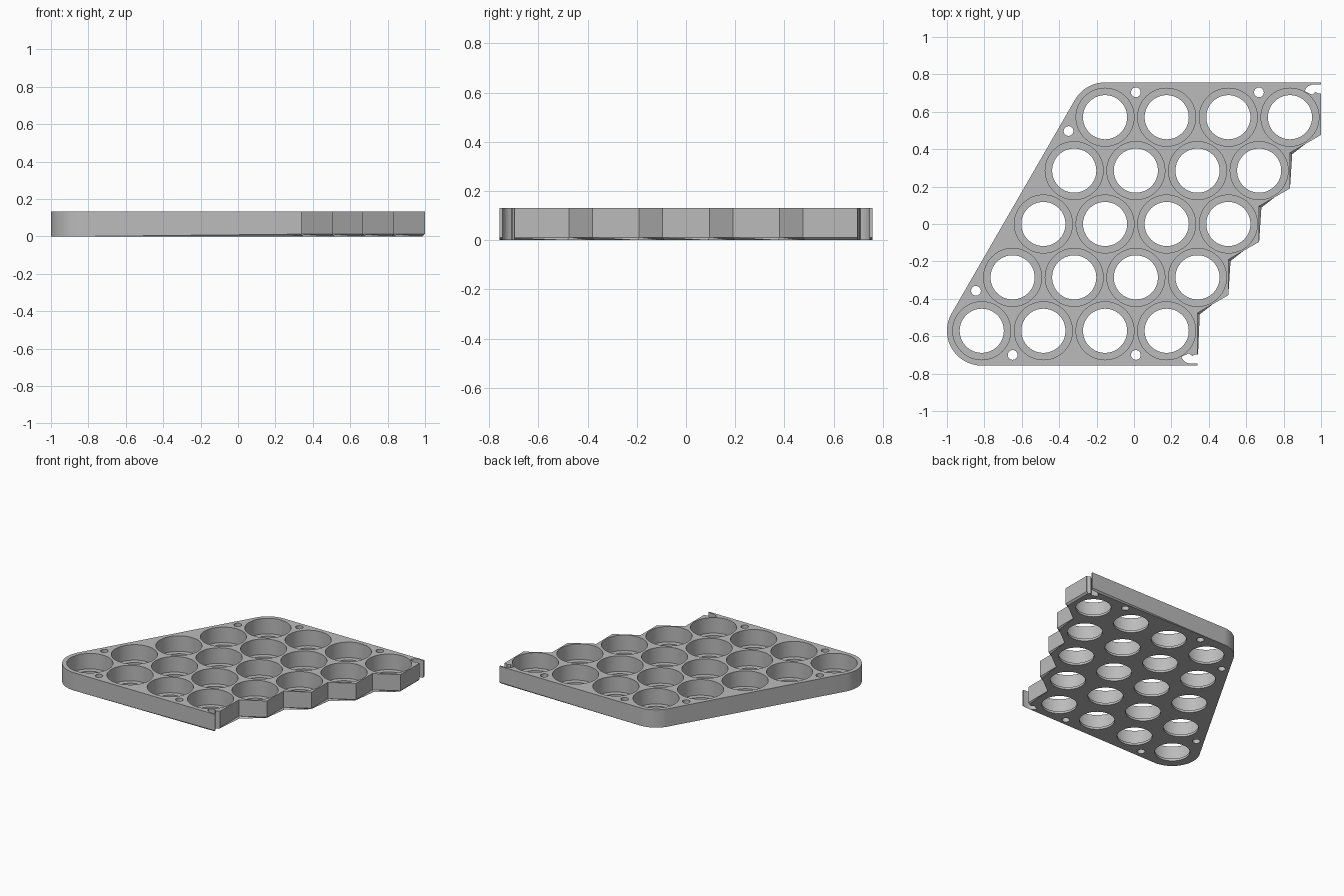
import bpy
import bmesh
from math import cos, sin, pi, radians, sqrt

cube = bpy.data.objects.get("Cube")
if cube:
    bpy.data.objects.remove(cube, do_unlink=True)

PITCH = 0.3296                  # spacing of the hexagonal cell grid
ROW = PITCH * sqrt(3) / 2
HALF = PITCH / 2
HEX = PITCH / (2 * sqrt(3))     # half the length of a hexagon side
RIM = 0.186                     # rounded border around the corner cells
HEIGHT, FLOOR, CHAMFER = 0.132, 0.017, 0.012
TOP = HEIGHT + 0.1


def cell(row, col):
    """Centre of a cell; rows and columns are counted from the middle row."""
    return 0.01 + (col - 1.5) * PITCH + row * HALF, row * ROW


def arc(centre, radius, start, end, steps):
    angles = [radians(start + (end - start) * i / steps) for i in range(steps + 1)]
    return [(centre[0] + radius * cos(a), centre[1] + radius * sin(a)) for a in angles]


def circle(centre, radius, steps):
    return arc(centre, radius, 0, 360, steps)[:-1]


def add_solid(bm, layers):
    """Closed solid through (outline, z) layers; returns the bottom face."""
    rings = [[bm.verts.new((x, y, z)) for x, y in outline] for outline, z in layers]
    for low, high in zip(rings, rings[1:]):
        for i in range(len(low)):
            j = (i + 1) % len(low)
            bm.faces.new((low[i], low[j], high[j], high[i]))
    bm.faces.new(rings[-1])
    return bm.faces.new(rings[0][::-1])


def make_object(name, bm):
    bmesh.ops.recalc_face_normals(bm, faces=bm.faces)
    mesh = bpy.data.meshes.new(name)
    bm.to_mesh(mesh)
    bm.free()
    obj = bpy.data.objects.new(name, mesh)
    bpy.context.collection.objects.link(obj)
    return obj


# Plate outline: rounded left corners, stepped hexagon edge on the right
edge_y = 2 * ROW + RIM
outline = arc(cell(-2, 0), RIM, 150, 270, 32)
for row in range(-2, 3):
    x, y = cell(row, 3)
    low = -edge_y if row == -2 else y - HEX
    high = edge_y if row == 2 else y + HEX
    outline += [(x + HALF, low), (x + HALF, high)]
outline += arc(cell(2, 0), RIM, 90, 150, 16)

bm = bmesh.new()
bottom = add_solid(bm, [(outline, 0), (outline, HEIGHT)])
bmesh.ops.bevel(bm, geom=list(bottom.edges), offset=CHAMFER, segments=1,
                affect='EDGES', clamp_overlap=True)
plate = make_object("cell_holder_plate", bm)

# Cutter: stepped wells with a narrower opening through the floor
bm = bmesh.new()
for row in range(-2, 3):
    for col in range(4):
        c = cell(row, col)
        opening, well = circle(c, 0.118, 64), circle(c, 0.155, 64)
        add_solid(bm, [(opening, -0.1), (opening, FLOOR), (well, FLOOR), (well, TOP)])

# Cutter: screw holes along the straight edges
for spot in [(0.01, 0.704), (0.668, 0.704), (-0.35, 0.497),
             (-0.845, -0.357), (-0.649, -0.7), (0.01, -0.7)]:
    hole = circle(spot, 0.026, 32)
    add_solid(bm, [(hole, -0.1), (hole, TOP)])

# Cutter: joint notches at the two right corners (inset from edge, y)
notch = [(-0.086, 0.710), (-0.062, 0.698), (-0.045, 0.692), (-0.028, 0.706),
         (-0.012, 0.697), (0.05, 0.697), (0.05, 0.747), (-0.045, 0.746),
         (-0.066, 0.738), (-0.080, 0.724)]
for row, side in ((2, 1), (-2, -1)):
    edge_x = cell(row, 3)[0] + HALF
    shape = [(edge_x + x, side * y) for x, y in notch]
    add_solid(bm, [(shape, -0.1), (shape, TOP)])
cutter = make_object("hole_cutter", bm)
cutter.hide_render = True

# Cut the plate and drop the cutter
bpy.ops.object.select_all(action='DESELECT')
bpy.context.view_layer.objects.active = plate
plate.select_set(True)
cut = plate.modifiers.new("cut_holes", 'BOOLEAN')
cut.operation = 'DIFFERENCE'
cut.solver = 'EXACT'
cut.object = cutter
bpy.ops.object.modifier_apply(modifier=cut.name)
bpy.data.objects.remove(cutter, do_unlink=True)

# Plain grey plastic
grey = bpy.data.materials.new("grey_plastic")
grey.use_nodes = True
colour = (0.5, 0.5, 0.5, 1)
grey.diffuse_color = colour
grey.node_tree.nodes["Principled BSDF"].inputs["Base Color"].default_value = colour
plate.data.materials.clear()
plate.data.materials.append(grey)
bpy.ops.object.shade_smooth_by_angle(angle=radians(25))
